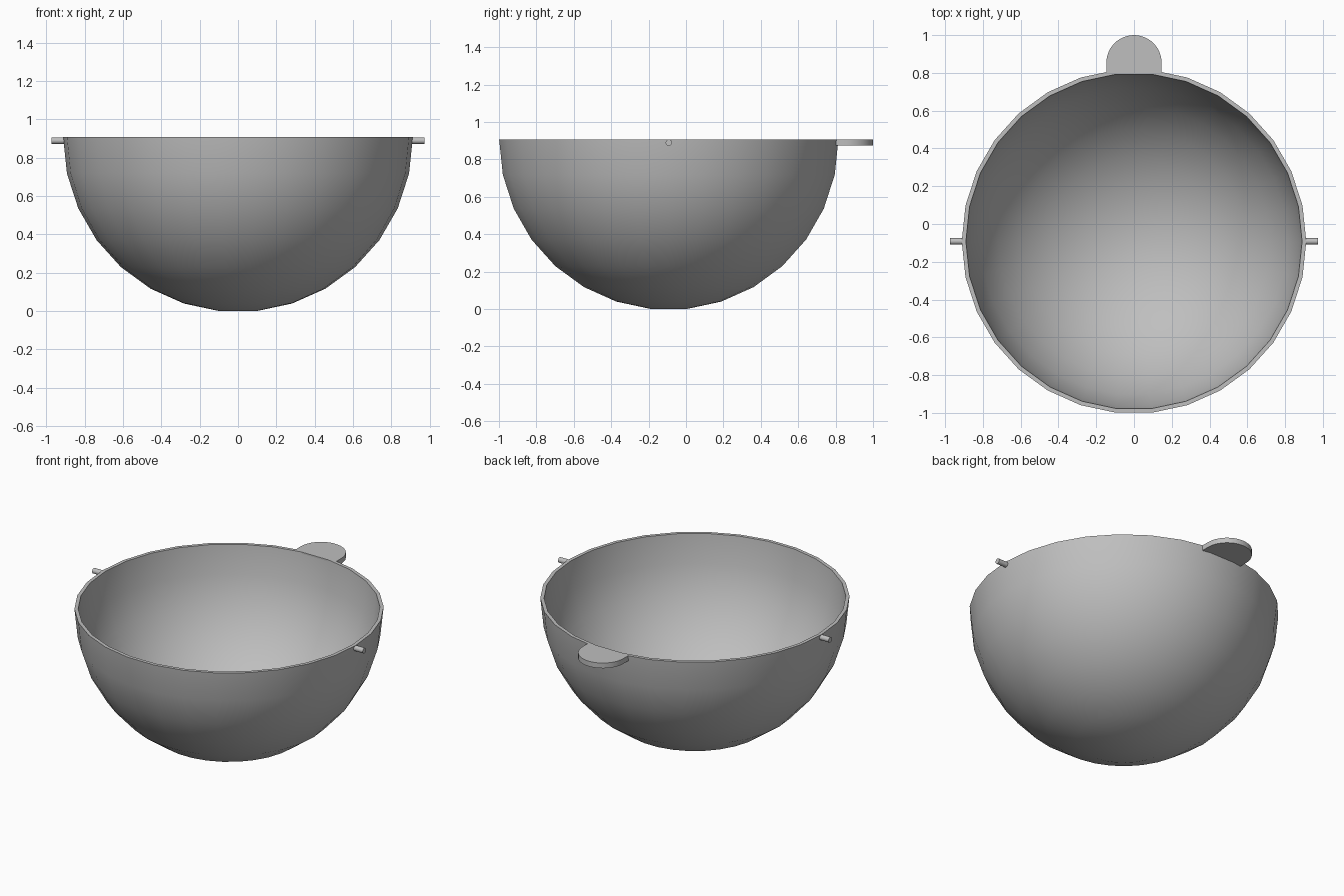
import bpy, bmesh, math
from mathutils import Matrix

cube = bpy.data.objects.get("Cube")
if cube:
    bpy.data.objects.remove(cube, do_unlink=True)

CENTRE_Y, RIM_Z = -0.092, 0.907
OUTER_R, INNER_R = 0.912, 0.89
SIDES = 30
STEP = 2 * math.pi / SIDES

grey = bpy.data.materials.new("plain_grey")
grey.use_nodes = True
colour = (0.52, 0.52, 0.52, 1)
grey.diffuse_color = colour
grey.node_tree.nodes["Principled BSDF"].inputs["Base Color"].default_value = colour


def finish(bm, name):
    bmesh.ops.recalc_face_normals(bm, faces=bm.faces)
    mesh = bpy.data.meshes.new(name)
    bm.to_mesh(mesh)
    bm.free()
    mesh.materials.append(grey)
    obj = bpy.data.objects.new(name, mesh)
    bpy.context.collection.objects.link(obj)
    bpy.ops.object.select_all(action='DESELECT')
    obj.select_set(True)
    bpy.context.view_layer.objects.active = obj
    bpy.ops.object.shade_smooth_by_angle(angle=math.radians(30))
    return obj


# Hollow half sphere: outer rings up to the rim, then inner rings back down
bm = bmesh.new()
polar = [(i + 0.5) * STEP for i in range(8)]
profile = [(OUTER_R, a) for a in polar] + [(INNER_R, a) for a in reversed(polar)]
rings = []
for r, a in profile:
    rad, z = r * math.sin(a), RIM_Z - r * math.cos(a)
    rings.append([bm.verts.new((rad * math.cos(k * STEP),
                                CENTRE_Y + rad * math.sin(k * STEP), z))
                  for k in range(SIDES)])
for low, high in zip(rings, rings[1:]):
    for k in range(SIDES):
        n = (k + 1) % SIDES
        bm.faces.new((low[k], low[n], high[n], high[k]))
bm.faces.new(rings[0])
bm.faces.new(rings[-1])
finish(bm, "bowl")

# Pivot pins on both sides
for side, name in ((1, "left_pivot_pin"), (-1, "right_pivot_pin")):
    bm = bmesh.new()
    start, end = 0.898, 0.974
    place = (Matrix.Translation((side * (start + end) / 2, CENTRE_Y, 0.889))
             @ Matrix.Rotation(math.pi / 2, 4, 'Y'))
    bmesh.ops.create_cone(bm, cap_ends=True, segments=SIDES, radius1=0.017,
                          radius2=0.017, depth=end - start, matrix=place)
    finish(bm, name)

# Rounded thumb tab at the back, flush with the rim
TAB_R, TAB_Y, TAB_THICK = 0.146, 0.854, 0.034
bm = bmesh.new()
outline = [(TAB_R * math.cos(i * math.pi / 24), TAB_Y + TAB_R * math.sin(i * math.pi / 24))
           for i in range(25)]
outline += [(-TAB_R, 0.792), (TAB_R, 0.792)]
face = bm.faces.new([bm.verts.new((x, y, RIM_Z - TAB_THICK)) for x, y in outline])
top = bmesh.ops.extrude_face_region(bm, geom=[face])["geom"]
bmesh.ops.translate(bm, vec=(0, 0, TAB_THICK),
                    verts=[v for v in top if isinstance(v, bmesh.types.BMVert)])
finish(bm, "thumb_tab")
